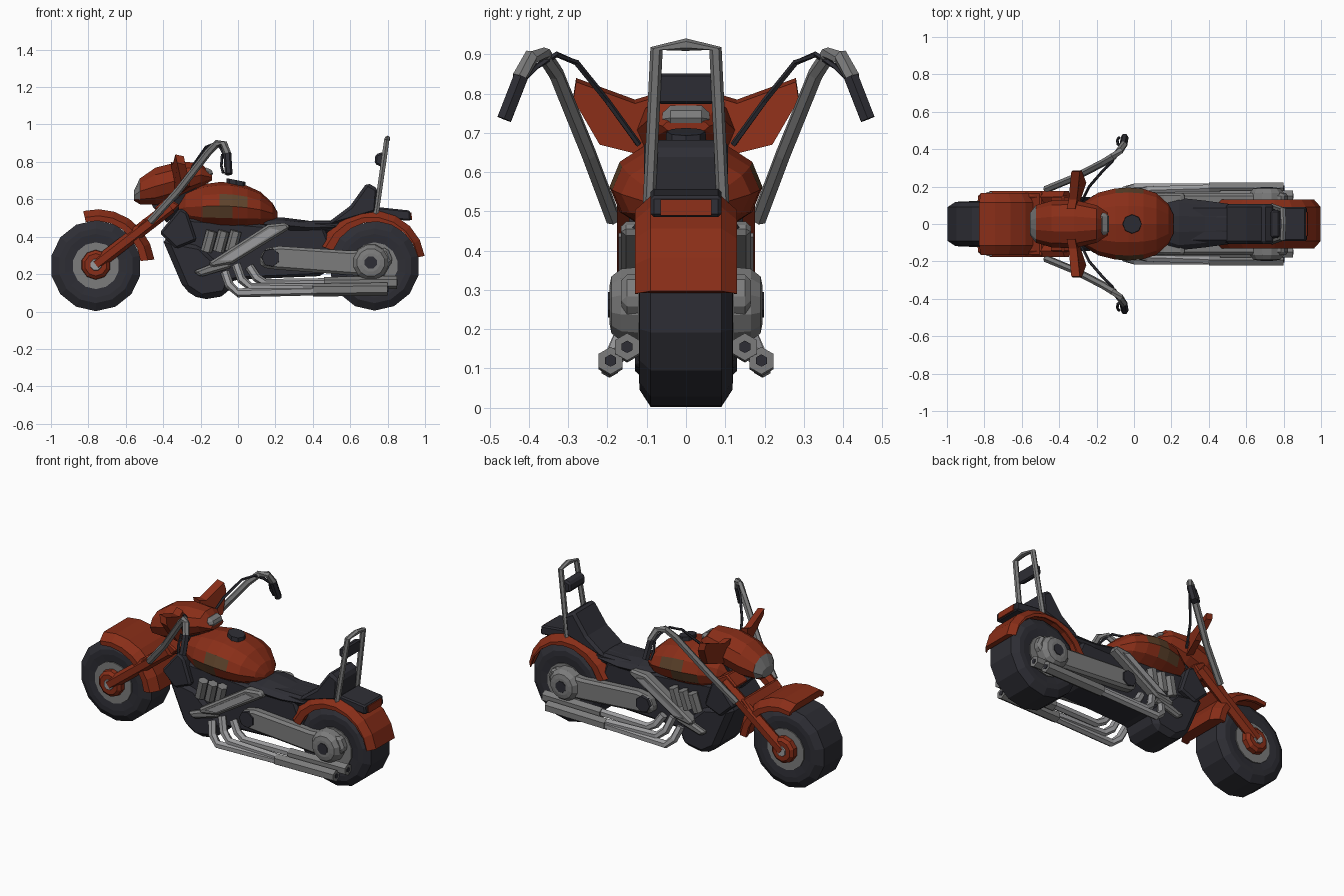
import bpy, bmesh, math
from mathutils import Vector

if "Cube" in bpy.data.objects:
    bpy.data.objects.remove(bpy.data.objects["Cube"])


def material(name, rgb):
    m = bpy.data.materials.new(name)
    m.diffuse_color = (*rgb, 1)
    m.use_nodes = True
    m.node_tree.nodes["Principled BSDF"].inputs["Base Color"].default_value = m.diffuse_color
    return m


RED = material("rust red paint", (0.25, 0.027, 0.009))
DARK = material("charcoal black", (0.027, 0.027, 0.035))
GREY = material("steel grey", (0.2, 0.2, 0.2))
LIGHT = material("bright chrome", (0.33, 0.33, 0.34))
BROWN = material("worn brown", (0.11, 0.055, 0.024))


def loft(name, rings, mat, mirror=False, bevel=0, closed=False):
    """Skin a list of equal-length rings of points, capping the ends."""
    bm = bmesh.new()
    vs = [[bm.verts.new(p) for p in r] for r in rings]
    n = len(vs[0])
    for a, b in zip(vs, vs[1:]):
        for i in range(n):
            bm.faces.new((a[i], a[(i + 1) % n], b[(i + 1) % n], b[i]))
    bm.faces.new(vs[0])
    bm.faces.new(vs[-1])
    bmesh.ops.recalc_face_normals(bm, faces=bm.faces)
    me = bpy.data.meshes.new(name)
    bm.to_mesh(me)
    bm.free()
    me.materials.append(mat)
    ob = bpy.data.objects.new(name, me)
    bpy.context.collection.objects.link(ob)
    if bevel:
        m = ob.modifiers.new("bevel", 'BEVEL')
        m.width, m.segments, m.limit_method = bevel, 1, 'ANGLE'
    if mirror:
        m = ob.modifiers.new("mirror", 'MIRROR')
        m.use_axis = (False, True, False)
        m.use_mirror_merge = False
    return ob


def prism(name, pts, y0, y1, mat, bevel=0, mirror=False):
    return loft(name, [[(x, y, z) for x, z in pts] for y in (y0, y1)], mat, mirror, bevel)


def disc(name, x, z, prof, n, mat, mirror=False):
    """Turned part about the y axis; prof is (y, radius)."""
    ang = [2 * math.pi * (i + .5) / n for i in range(n)]
    return loft(name, [[(x + r * math.cos(a), y, z + r * math.sin(a)) for a in ang]
                       for y, r in prof], mat, mirror)


def tube(name, path, r, mat, n=6, mirror=True, ref=(0, 1, 0)):
    p = [Vector(q) for q in path]
    rings = []
    for i, c in enumerate(p):
        t = (p[min(i + 1, len(p) - 1)] - p[max(i - 1, 0)]).normalized()
        u = t.cross(Vector(ref)).normalized()
        v = t.cross(u)
        rings.append([c + r * (u * math.cos(k * 2 * math.pi / n) + v * math.sin(k * 2 * math.pi / n))
                      for k in range(n)])
    return loft(name, rings, mat, mirror)


def body(name, secs, n, mat):
    """Loft along x of ovals; secs are (x, z low, z high, half width)."""
    return loft(name, [[(x, w * math.cos(2 * math.pi * k / n),
                         (a + b) / 2 + (b - a) / 2 * math.sin(2 * math.pi * k / n))
                        for k in range(n)] for x, a, b, w in secs], mat)


def fender(name, cx, cz, w, a0, a1, steps, r0, r1, taper, wall):
    """Channel-section mudguard swept round a wheel."""
    rings = []
    for i in range(steps + 1):
        f = i / steps
        a = math.radians(a0 + (a1 - a0) * f)
        o = r1 + taper * f
        sec = [(-w, r0), (-w, o - .035), (-.7 * w, o), (.7 * w, o), (w, o - .035), (w, r0),
               (w - wall, r0), (w - wall, r0 + .01), (wall - w, r0 + .01), (wall - w, r0)]
        rings.append([(cx + r * math.cos(a), y, cz + r * math.sin(a)) for y, r in sec])
    return loft(name, rings, RED)


# wheels
for nm, x, r in (("front", -.76, .243), ("rear", .73, .24)):
    disc(nm + "_tyre", x, .245, [(-.115, .12), (-.12, .17), (-.118, .2), (-.09, r),
                                 (.09, r), (.118, .2), (.12, .17), (.115, .12)], 14, DARK)
    disc(nm + "_rim", x, .245, [(-.122, .125), (.122, .125)], 14, GREY)

# mudguards
fender("front_fender", -.76, .245, .165, 103, 6, 6, .24, .30, .015, .02)
fender("rear_fender", .73, .245, .13, 160, 11, 8, .236, .315, -.042, .009)

# front fork
disc("fork_hub", -.76, .25, [(.118, .08), (.15, .078), (.165, .06)], 10, RED, True)
disc("axle_cap", -.76, .25, [(.16, .034), (.172, .03)], 8, LIGHT, True)
tube("fork_leg", [(-.76, .145, .25), (-.36, .145, .56)], .036, RED)
prism("fork_crown", [(-.57, .43), (-.5, .5), (-.46, .47), (-.53, .4)], -.17, .17, RED, .008)
prism("upper_yoke", [(-.45, .55), (-.38, .61), (-.31, .57), (-.38, .5)], -.15, .15, RED, .008)
tube("steering_neck", [(-.42, 0, .52), (-.24, 0, .68)], .06, DARK, 8, False)

# headlight fairing, with a grey lamp at its nose
fair = body("fairing", [(-.555, .59, .65, .06), (-.525, .57, .715, .1), (-.44, .565, .775, .125),
                        (-.32, .6, .805, .13), (-.2, .66, .8, .1), (-.14, .70, .735, .06)], 10, RED)
fair.data.materials.append(GREY)
for f in fair.data.polygons:
    if f.center.x < -.53 and f.center.z > .6:
        f.material_index = 1
wing = [(-.36, .08, .80), (-.35, .13, .785), (-.335, .28, .84), (-.325, .287, .795),
        (-.30, .22, .68), (-.34, .1, .65)]
loft("fairing_wing", [wing, [(x + .045, y, z - .01) for x, y, z in wing]], RED, True)
prism("gauge", [(-.22, .755), (-.15, .775), (-.125, .72), (-.18, .71)], -.06, .06, GREY, .02)

# handlebar, grips, levers and cables
tube("handlebar", [(-.47, .185, .48), (-.32, .247, .645), (-.16, .33, .85), (-.11, .362, .9),
                   (-.075, .393, .895), (-.055, .425, .84)], .02, GREY)
tube("grip", [(-.057, .42, .845), (-.05, .463, .735)], .021, DARK)
tube("lever", [(-.085, .425, .84), (-.09, .445, .78), (-.08, .462, .74)], .008, DARK, 5)
tube("cable", [(-.28, .12, .67), (-.24, .2, .78), (-.17, .28, .88), (-.12, .33, .90),
               (-.09, .38, .87), (-.07, .42, .83)], .008, DARK, 5)

# fuel tank with worn patches
tank = body("fuel_tank", [(-.318, .52, .58, .06), (-.28, .475, .64, .11), (-.19, .445, .68, .168),
                          (-.1, .437, .692, .19), (-.03, .435, .69, .195), (.05, .438, .672, .188),
                          (.12, .448, .64, .165), (.185, .47, .58, .105), (.212, .495, .53, .05)], 12, RED)
tank.data.materials.append(BROWN)
for f in tank.data.polygons:
    c = f.center
    up = .555 < c.z < .62 and -.1 < c.x < .05
    low = .5 < c.z < .555 and -.19 < c.x < -.03
    if abs(c.y) > .13 and (up or low):
        f.material_index = 1
cap = [[(-.01 + r * math.cos(k * math.pi / 4), r * math.sin(k * math.pi / 4),
         z - .2 * r * math.cos(k * math.pi / 4)) for k in range(8)]
       for z, r in ((.67, .052), (.703, .05))]
loft("filler_cap", cap, DARK)

# frame, belly and radiator
prism("frame", [(-.3, .5), (-.36, .36), (-.2, .12), (0, .17), (.45, .19), (.52, .3),
                (.46, .45), (.2, .46)], -.11, .11, DARK, .015)
prism("belly", [(-.41, .4), (-.29, .12), (-.2, .062), (-.06, .085), (-.02, .19), (-.2, .36)],
      -.13, .13, DARK, .03)
prism("radiator", [(-.42, .42), (-.31, .555), (-.27, .53), (-.22, .38), (-.33, .335)],
      -.145, .145, DARK, .012)

# engine
for i in range(3):
    x = -.17 + .065 * i
    tube("cylinder_%d" % (i + 1), [(x, .125, .32), (x + .03, .135, .43)], .03, GREY)
prism("engine_cover", [(-.16, .26), (-.14, .235), (-.03, .255), (.28, .445), (.26, .475), (.16, .465)],
      .1, .165, GREY, .012, True)
prism("engine_cover_panel", [(-.1, .272), (-.03, .275), (.22, .435), (.17, .445)],
      .16, .172, LIGHT, 0, True)
prism("foot_guard", [(-.24, .215), (-.2, .185), (-.03, .235), (-.05, .265), (-.15, .25)],
      .11, .155, GREY, .012, True)

# swingarm drive cover
prism("drive_cover", [(.11, .27), (.14, .335), (.22, .35), (.6, .325), (.8, .34), (.83, .27),
                      (.76, .185), (.6, .195), (.2, .225), (.13, .235)], .1, .165, GREY, .015, True)
disc("drive_hub", .71, .262, [(.12, .1), (.165, .095), (.19, .075), (.195, .05)], 12, GREY, True)
disc("hub_slot", .71, .262, [(.19, .035), (.199, .035)], 8, DARK, True)
disc("pivot_cap", .175, .288, [(.15, .052), (.172, .048)], 7, DARK, True)

# exhausts
tube("lower_pipe", [(-.07, .15, .21), (-.045, .18, .14), (0, .195, .1), (.4, .195, .11),
                    (.5, .195, .12)], .024, LIGHT)
tube("middle_pipe", [(-.01, .14, .25), (.02, .165, .17), (.07, .18, .13), (.4, .19, .125)], .024, LIGHT)
tube("upper_pipe", [(.06, .13, .24), (.1, .145, .18), (.15, .15, .15), (.5, .15, .155)], .024, LIGHT)
for nm, y, z, x0, x1 in (("lower", .192, .12, .4, .8), ("upper", .15, .155, .46, .85)):
    tube(nm + "_muffler", [(x0, y, z - .005), (x1, y, z)], .035, GREY)
    tube(nm + "_muffler_end", [(x1, y, z), (x1 + .004, y, z)], .016, DARK)

# seat and pillion
body("saddle", [(.14, .43, .5, .1), (.24, .42, .505, .14), (.38, .41, .487, .125),
                (.56, .42, .49, .1)], 10, DARK)
prism("seat_base", [(.15, .42), (.17, .49), (.28, .485), (.55, .485), (.55, .42)], -.1, .1, DARK, .015)
prism("pillion", [(.47, .45), (.5, .49), (.6, .565), (.69, .69), (.75, .655), (.74, .53)],
      -.107, .107, DARK, .02)

# sissy bar with pad
tube("sissy_bar", [(.735, -.095, .5), (.795, -.075, .915), (.8, 0, .925),
                   (.795, .075, .915), (.735, .095, .5)], .016, GREY, 6, False, (1, 0, 0))
prism("backrest_pad", [(.73, .79), (.735, .84), (.78, .855), (.775, .77)], -.075, .075, DARK, .01)

# tail box and lamp
prism("tail_box", [(.72, .5), (.75, .558), (.92, .54), (.925, .485)], -.09, .09, DARK, .008)
prism("tail_lamp", [(.91, .53), (.927, .53), (.931, .49), (.91, .49)], -.065, .065, RED)
